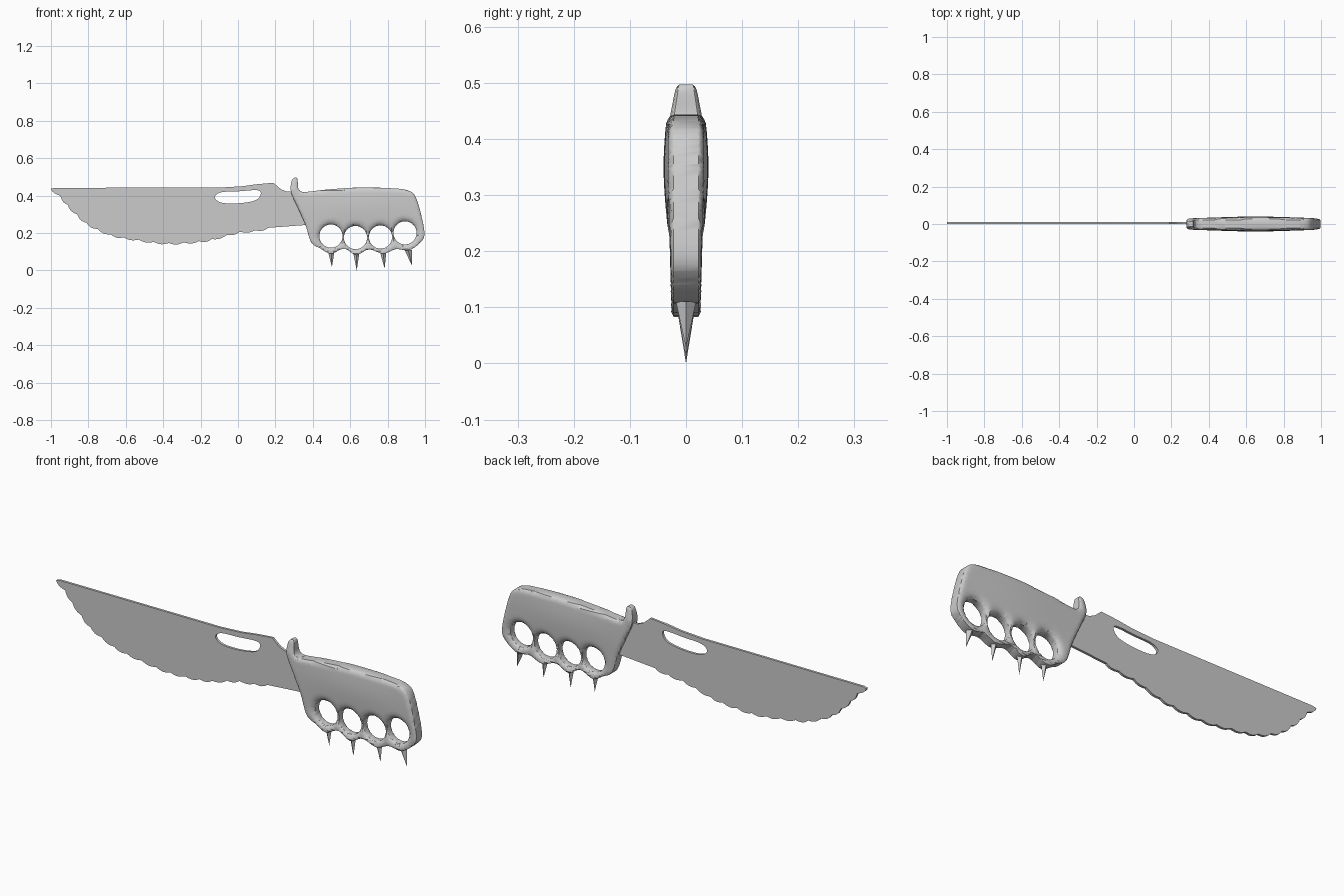
import bpy, bmesh, math
from mathutils import Vector
from mathutils.geometry import intersect_point_line

if "Cube" in bpy.data.objects:
    bpy.data.objects.remove(bpy.data.objects["Cube"])

steel = bpy.data.materials.new("grey steel")
steel.use_nodes = True
steel.diffuse_color = (0.6, 0.6, 0.6, 1)
steel.node_tree.nodes["Principled BSDF"].inputs["Base Color"].default_value = (0.6, 0.6, 0.6, 1)


def spline(points, closed=True, steps=6, bite=0):
    """Smooth path through the points; bite scoops a notch into each span."""
    pts = [Vector((x, 0, z)) for x, z in points]
    n = len(pts)
    pick = (lambda i: pts[i % n]) if closed else (lambda i: pts[max(0, min(i, n - 1))])
    out = []
    for i in range(n if closed else n - 1):
        a, b, c, d = (pick(i + k) for k in (-1, 0, 1, 2))
        across = Vector((c.z - b.z, 0, b.x - c.x)).normalized()
        for s in range(steps):
            t = s / steps
            p = 0.5 * (2 * b + (c - a) * t + (2 * a - 5 * b + 4 * c - d) * t * t
                       + (3 * b - a - 3 * c + d) * t ** 3)
            out.append(p + across * bite * math.sin(math.pi * t))
    return out if closed else out + [pts[-1]]


def circle(x, z, r, n=36):
    return [Vector((x + r * math.cos(2 * math.pi * i / n), 0, z + r * math.sin(2 * math.pi * i / n)))
            for i in range(n)]


def sheet(loops):
    """Flat filled shape in the xz plane, with later loops as holes."""
    bm = bmesh.new()
    for loop in loops:
        vs = [bm.verts.new(p) for p in loop]
        for i, v in enumerate(vs):
            bm.edges.new((v, vs[(i + 1) % len(vs)]))
    bmesh.ops.triangle_fill(bm, use_beauty=True, edges=bm.edges[:], normal=(0, -1, 0))
    return bm


def thicken(bm):
    """Extrude the sheet to its mirror image across y = 0."""
    new = bmesh.ops.extrude_face_region(bm, geom=bm.faces[:], use_keep_orig=True)["geom"]
    for v in new:
        if isinstance(v, bmesh.types.BMVert):
            v.co.y *= -1


def finish(name, bm, smooth=True):
    bmesh.ops.recalc_face_normals(bm, faces=bm.faces[:])
    mesh = bpy.data.meshes.new(name)
    bm.to_mesh(mesh)
    bm.free()
    mesh.materials.append(steel)
    ob = bpy.data.objects.new(name, mesh)
    bpy.context.collection.objects.link(ob)
    if smooth:
        bpy.ops.object.select_all(action="DESELECT")
        ob.select_set(True)
        bpy.context.view_layer.objects.active = ob
        bpy.ops.object.shade_smooth_by_angle(angle=math.radians(35))
    return ob


# Blade: straight spine, notch by the guard, scalloped cutting edge, long slot
edge = spline([(0.16, 0.228), (0.09, 0.215), (0.01, 0.207), (-0.06, 0.19), (-0.14, 0.168),
               (-0.21, 0.157), (-0.29, 0.15), (-0.37, 0.147), (-0.45, 0.153), (-0.53, 0.165),
               (-0.61, 0.177), (-0.68, 0.193), (-0.75, 0.222), (-0.81, 0.255), (-0.86, 0.3),
               (-0.91, 0.35), (-0.95, 0.4), (-1, 0.437)], closed=False, bite=-0.009)
spine = [Vector((x, 0, z)) for x, z in
         [(-0.98, 0.442), (-0.1, 0.443), (0.02, 0.45), (0.1, 0.461), (0.19, 0.469), (0.205, 0.455),
          (0.23, 0.434), (0.26, 0.422), (0.36, 0.42), (0.42, 0.25), (0.36, 0.243)]]
slot = spline([(-0.09, 0.418), (0.0, 0.423), (0.104, 0.429), (0.121, 0.406), (0.09, 0.374),
               (0.0, 0.359), (-0.09, 0.363), (-0.124, 0.392)])
bm = sheet([edge + spine, slot])
for v in bm.verts:
    v.co.y = -0.006
thicken(bm)
blade = finish("blade", bm, smooth=False)
blade.location.y = 0.005

# Handle: outline with a hooked guard, finger bulges and four finger holes
outline = spline([(0.307, 0.497), (0.288, 0.482), (0.283, 0.42), (0.32, 0.335), (0.36, 0.245),
                  (0.392, 0.15), (0.44, 0.118), (0.497, 0.09), (0.567, 0.116), (0.632, 0.083),
                  (0.7, 0.112), (0.777, 0.09), (0.845, 0.114), (0.912, 0.108), (0.97, 0.145),
                  (0.997, 0.195), (0.975, 0.315), (0.946, 0.4), (0.905, 0.429), (0.83, 0.439),
                  (0.66, 0.444), (0.49, 0.434), (0.393, 0.423), (0.345, 0.42), (0.323, 0.438),
                  (0.318, 0.487)])
holes = [(0.497, 0.184), (0.628, 0.176), (0.762, 0.179), (0.893, 0.201)]
radius = 0.062
bm = sheet([outline] + [circle(x, z, radius) for x, z in holes])

# Slice the sheet finely so the grip can swell
for axis, start, stop in ((Vector((1, 0, 0)), 0.28, 1.0), (Vector((0, 0, 1)), 0.08, 0.5)):
    count = round((stop - start) / 0.012)
    for i in range(1, count):
        bmesh.ops.bisect_plane(bm, geom=bm.verts[:] + bm.edges[:] + bm.faces[:], dist=1e-5,
                               plane_co=axis * (start + 0.012 * i), plane_no=axis)


def rim_distance(p):
    best = 1.0
    for a, b in zip(outline, outline[1:] + outline[:1]):
        q, t = intersect_point_line(p, a, b)
        q = a if t < 0 else b if t > 1 else q
        best = min(best, (p - q).length)
    return best


def rounding(d, r):
    t = 1 - max(0, min(d / r, 1))
    return math.sqrt(1 - t * t)


for v in bm.verts:
    x, z = v.co.x, v.co.z
    swell = math.exp(-((x - 0.65) / 0.3) ** 2 - ((z - 0.35) / 0.12) ** 2)
    top = max(0, z - 0.435) / 0.06
    full = 0.0275 + 0.0125 * swell - 0.01 * top
    rim = 0.022 - 0.009 * top
    d_hole = min(math.hypot(x - hx, z - hz) for hx, hz in holes) - radius
    height = rim + (full - rim) * rounding(rim_distance(v.co), 0.02)
    v.co.y = -min(height, 0.015 + (full - 0.015) * rounding(d_hole, 0.035))
thicken(bm)
finish("handle", bm)

# Knuckle spikes: four-sided points under each finger bulge
for i, (base, tip, low) in enumerate([(0.498, 0.502, 0.018), (0.632, 0.635, 0.003),
                                      (0.775, 0.784, 0.01), (0.91, 0.929, 0.028)]):
    bm = bmesh.new()
    ring = [bm.verts.new((base + 0.019 * dx, 0.018 * dy, 0.11))
            for dx, dy in ((1, 0), (0, 1), (-1, 0), (0, -1))]
    apex = bm.verts.new((tip, 0, low if i != 1 else 0))
    bm.faces.new(ring)
    for k in range(4):
        bm.faces.new((ring[k], ring[(k + 1) % 4], apex))
    finish(f"knuckle_spike_{i + 1}", bm, smooth=False)
